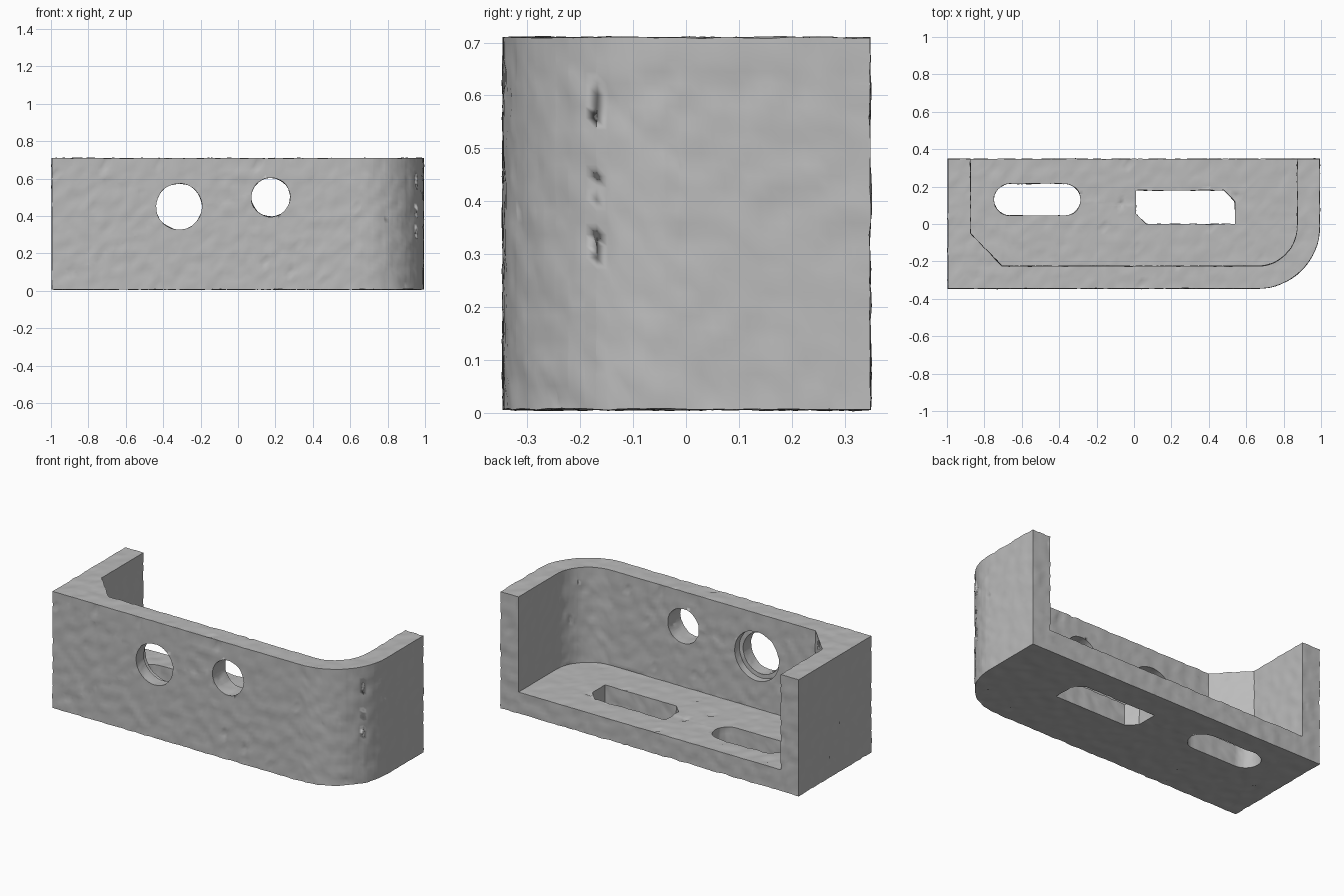
import bpy, bmesh, math
from mathutils import Vector, noise

cube = bpy.data.objects.get("Cube")
if cube:
    bpy.data.objects.remove(cube, do_unlink=True)

BOTTOM, TOP, FLOOR = 0.007, 0.709, 0.135
FRONT, BACK, LEFT, RIGHT, WALL = -0.345, 0.348, -0.995, 0.993, 0.12


def arc(cx, cy, r, start, end, steps=16):
    angles = [math.radians(start + (end - start) * i / steps) for i in range(steps + 1)]
    return [(cx + r * math.cos(a), cy + r * math.sin(a)) for a in angles]


def prism(name, outline, low, high, upright=False):
    """Extrude an outline along z, or along y when upright."""
    bm = bmesh.new()
    place = (lambda a, b: (a, low, b)) if upright else (lambda a, b: (a, b, low))
    face = bm.faces.new([bm.verts.new(place(a, b)) for a, b in outline])
    out = bmesh.ops.extrude_face_region(bm, geom=[face])
    move = Vector((0, high - low, 0)) if upright else Vector((0, 0, high - low))
    for v in out["geom"]:
        if isinstance(v, bmesh.types.BMVert):
            v.co += move
    bmesh.ops.recalc_face_normals(bm, faces=bm.faces)
    mesh = bpy.data.meshes.new(name)
    bm.to_mesh(mesh)
    bm.free()
    obj = bpy.data.objects.new(name, mesh)
    bpy.context.collection.objects.link(obj)
    return obj


# Outer block with one rounded front corner
corner_x, corner_y, radius = 0.66, -0.012, RIGHT - 0.66
bracket = prism("bracket", [(RIGHT, BACK), (LEFT, BACK), (LEFT, FRONT)]
                + arc(corner_x, corner_y, radius, -90, 0), BOTTOM, TOP)

# Pocket open at the back and top, with one chamfered corner
inner_left, inner_front = LEFT + WALL, FRONT + WALL
pocket = prism("pocket_cutter", [(RIGHT - WALL, 0.6), (inner_left, 0.6), (inner_left, -0.05),
                                 (-0.705, inner_front)]
               + arc(corner_x, corner_y, radius - WALL, -90, 0), FLOOR, 1)

# Round holes in the front wall, the larger one counterbored from inside
large = prism("large_hole_cutter", arc(-0.315, 0.45, 0.123, 0, 354, 59), -0.5, -0.1, True)
bore = prism("counterbore_cutter", arc(-0.315, 0.45, 0.148, 0, 354, 59), -0.27, -0.1, True)
small = prism("small_hole_cutter", arc(0.175, 0.5, 0.104, 0, 354, 59), -0.5, -0.1, True)

# Slots in the floor
slot = prism("round_slot_cutter", arc(-0.37, 0.13, 0.085, -90, 90)
             + arc(-0.663, 0.13, 0.085, 90, 270), -0.2, 0.3)
window = prism("chamfered_slot_cutter", [(0.065, 0), (0.54, 0), (0.54, 0.12), (0.48, 0.18),
                                         (0.01, 0.18), (0.01, 0.055)], -0.2, 0.3)

cutters = [pocket, large, bore, small, slot, window]
for cutter in cutters:
    cutter.hide_render = True
    mod = bracket.modifiers.new(cutter.name, "BOOLEAN")
    mod.operation, mod.solver, mod.object = "DIFFERENCE", "EXACT", cutter
graph = bpy.context.evaluated_depsgraph_get()
bm = bmesh.new()
bm.from_object(bracket, graph)
bracket.modifiers.clear()
for cutter in cutters:
    bpy.data.objects.remove(cutter, do_unlink=True)

# Slice into a fine grid
step = 0.022
for axis, low, high in ((0, LEFT, RIGHT), (1, FRONT, BACK), (2, BOTTOM, TOP)):
    normal = Vector([float(i == axis) for i in range(3)])
    for i in range(1, int((high - low) / step)):
        geom = bm.verts[:] + bm.edges[:] + bm.faces[:]
        bmesh.ops.bisect_plane(bm, geom=geom, dist=1e-5, plane_no=normal,
                               plane_co=normal * (low + i * step))
bmesh.ops.triangulate(bm, faces=bm.faces)

# Mark the true corners, then roughen the cast surface with dents and a few pits
for edge in bm.edges:
    edge.smooth = edge.calc_face_angle(0) < math.radians(30)
bm.normal_update()
shifts = {}
for v in bm.verts:
    wave = noise.noise(v.co * 17) * 0.0045 + noise.noise(v.co * 37) * 0.002
    pit = max(0, noise.noise(v.co * 23 + Vector((5, 3, 8))) - 0.58) * 0.06
    shifts[v] = v.normal * (wave - pit)
for v, shift in shifts.items():
    v.co += shift
for face in bm.faces:
    face.smooth = True
bm.to_mesh(bracket.data)
bm.free()

mat = bpy.data.materials.new("cast grey")
mat.use_nodes = True
colour = (0.5, 0.5, 0.5, 1)
mat.diffuse_color = colour
mat.node_tree.nodes["Principled BSDF"].inputs["Base Color"].default_value = colour
bracket.data.materials.clear()
bracket.data.materials.append(mat)
